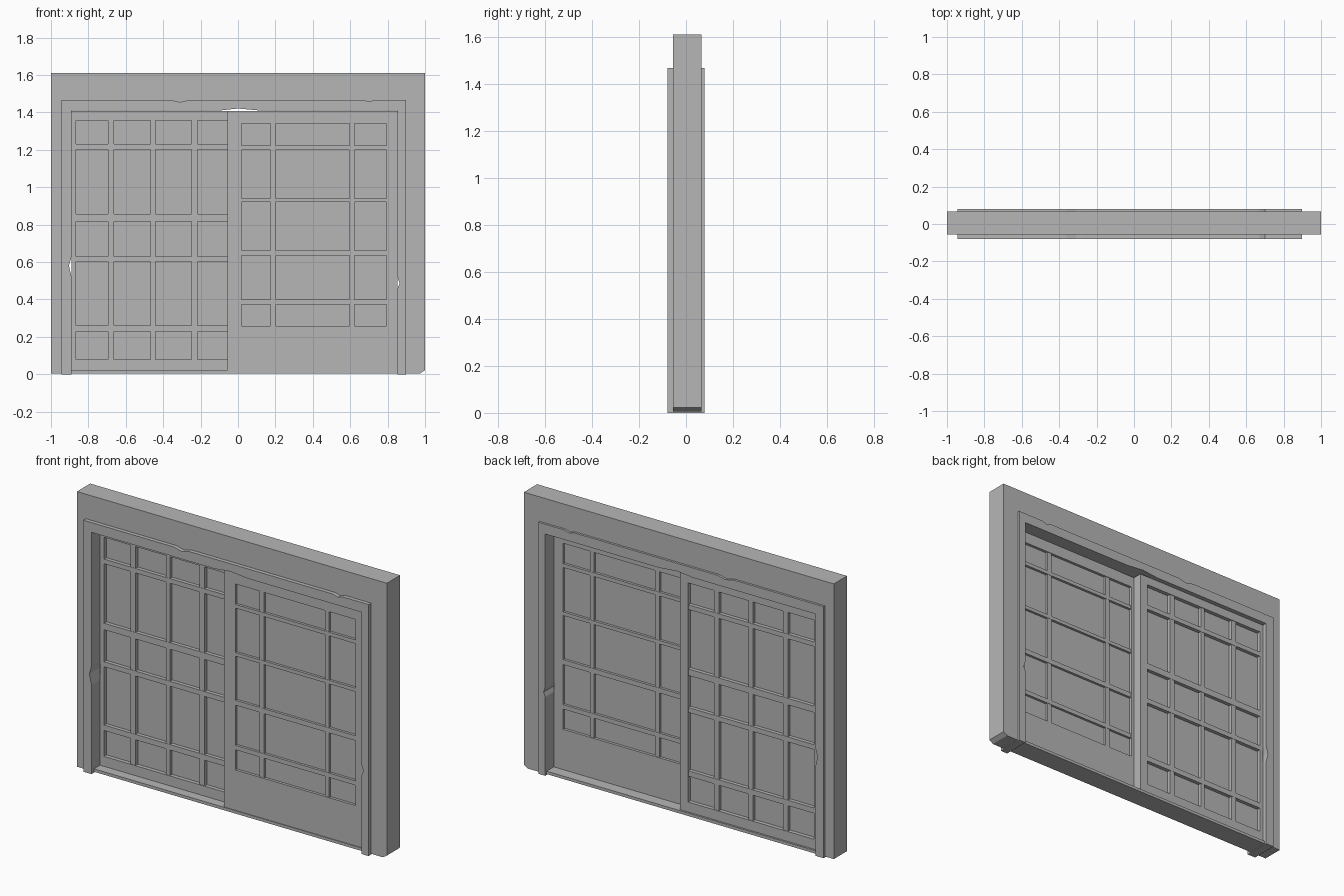
import bpy
import bmesh

cube = bpy.data.objects.get("Cube")
if cube:
    bpy.data.objects.remove(cube)

grey = bpy.data.materials.new("plain_grey")
grey.use_nodes = True
grey.diffuse_color = (0.47, 0.47, 0.47, 1)
grey.node_tree.nodes["Principled BSDF"].inputs["Base Color"].default_value = grey.diffuse_color


def finish(name, bm):
    bmesh.ops.recalc_face_normals(bm, faces=bm.faces)
    mesh = bpy.data.meshes.new(name)
    bm.to_mesh(mesh)
    bm.free()
    mesh.materials.append(grey)
    obj = bpy.data.objects.new(name, mesh)
    bpy.context.collection.objects.link(obj)
    return obj


def extrude_outline(name, outline, y0, y1):
    """Extrude an x-z outline from y0 to y1."""
    bm = bmesh.new()
    face = bm.faces.new([bm.verts.new((x, y0, z)) for x, z in outline])
    result = bmesh.ops.extrude_face_region(bm, geom=[face])
    moved = [v for v in result["geom"] if isinstance(v, bmesh.types.BMVert)]
    bmesh.ops.translate(bm, verts=moved, vec=(0, y1 - y0, 0))
    return finish(name, bm)


def box(name, x0, x1, y0, y1, z0, z1):
    return extrude_outline(name, [(x0, z0), (x1, z0), (x1, z1), (x0, z1)], y0, y1)


# Wall around the opening, with one clipped lower corner
LEFT, RIGHT, HEAD, SILL = -0.89, 0.853, 1.41, 0.022
WALL_FRONT, WALL_BACK, BASE = -0.056, 0.066, 0.005
extrude_outline("wall", [
    (-1, BASE), (-0.92, BASE), (-0.92, 1.44), (0.88, 1.44), (0.88, BASE),
    (0.975, BASE), (1, 0.022), (1, 1.61), (-1, 1.61)], WALL_FRONT, WALL_BACK)
box("sill", LEFT, RIGHT, WALL_FRONT, WALL_BACK, BASE, SILL)

# Casing through the wall, with small worn chips along its edges
extrude_outline("casing", [
    (-0.943, 0), (LEFT, 0), (LEFT, 0.52), (-0.904, 0.58), (LEFT, 0.63),
    (LEFT, HEAD), (-0.1, HEAD), (0, 1.421), (0.12, HEAD), (RIGHT, HEAD),
    (RIGHT, 0.52), (0.864, 0.485), (RIGHT, 0.46), (RIGHT, 0), (0.897, 0),
    (0.897, 1.467), (0.73, 1.467), (0.7, 1.457), (0.67, 1.467),
    (-0.26, 1.467), (-0.31, 1.455), (-0.36, 1.467), (-0.943, 1.467)],
    -0.079, 0.079)


def door(name, x0, x1, y0, y1, pane_area, uprights, crossbars, glass_depth):
    """Sliding door: stiles and rails, glazing bars and a pane."""
    px0, px1, pz0, pz1 = pane_area
    z0, z1 = SILL, 1.408
    box(name + "_right_stile", x0, px0, y0, y1, z0, z1)
    box(name + "_left_stile", px1, x1, y0, y1, z0, z1)
    box(name + "_bottom_rail", px0, px1, y0, y1, z0, pz0)
    box(name + "_top_rail", px0, px1, y0, y1, pz1, z1)
    box(name + "_glass", px0, px1, y0 + glass_depth, y1 - glass_depth, pz0, pz1)
    inset = 0.003
    for i, (a, b) in enumerate(uprights):
        box(f"{name}_upright_bar_{i + 1}", a, b, y0 + inset, y1 - inset, pz0, pz1)
    for i, (a, b) in enumerate(crossbars):
        box(f"{name}_cross_bar_{i + 1}", px0, px1, y0 + inset / 2, y1 - inset / 2, a, b)


# Front door on the model's left, back door on its right
door("front_door", -0.055, RIGHT, -0.052, 0.0, (0.019, 0.794, 0.257, 1.342),
     [(0.174, 0.203), (0.596, 0.623)],
     [(0.374, 0.4), (0.634, 0.663), (0.92, 0.941), (1.2, 1.222)], 0.016)
door("back_door", LEFT, 0.0, 0.0, 0.055, (-0.866, -0.052, 0.08, 1.358),
     [(-0.695, -0.663), (-0.468, -0.441), (-0.249, -0.217)],
     [(0.23, 0.262), (0.602, 0.631), (0.818, 0.856), (1.203, 1.23)], 0.023)
